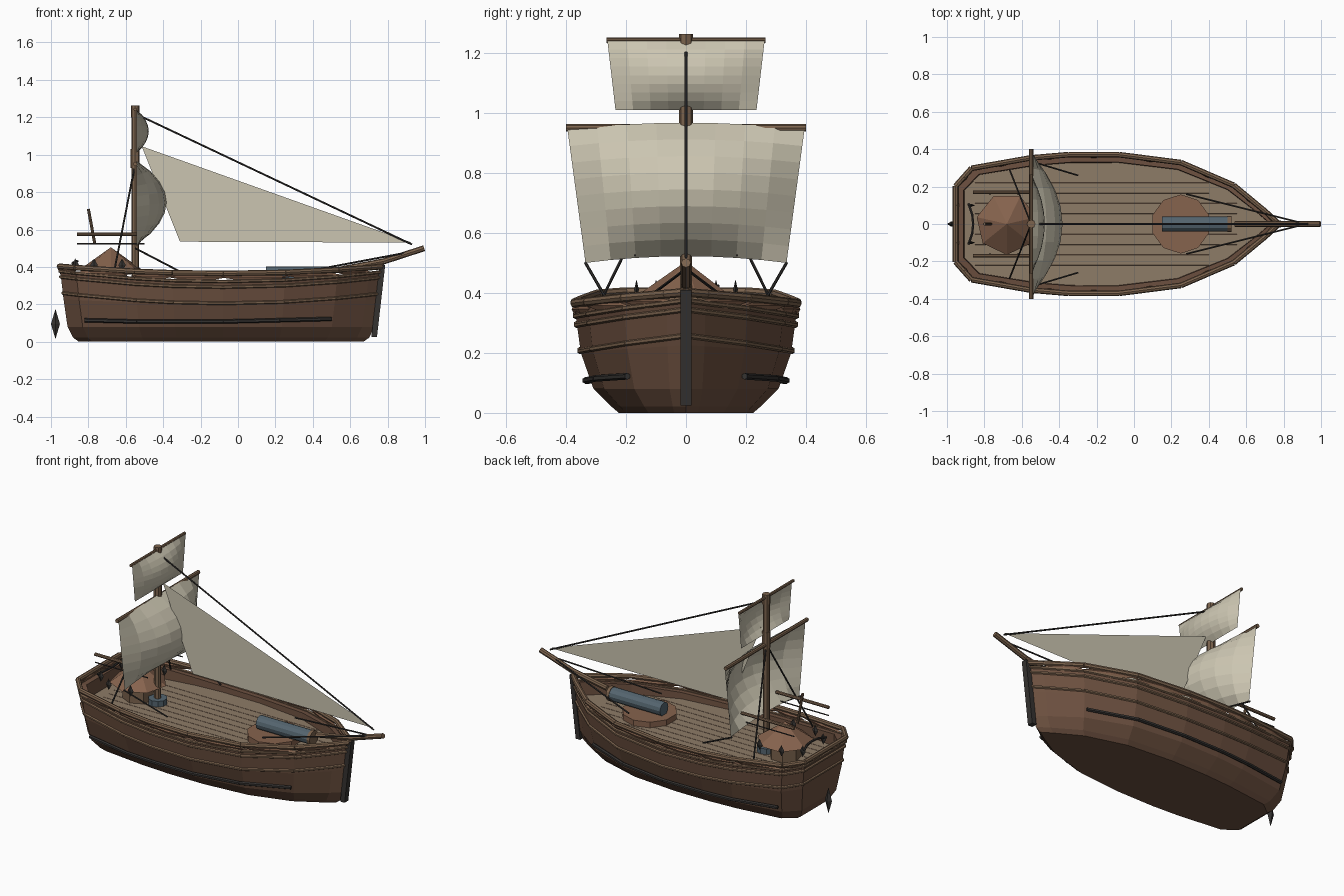
import bpy, bmesh, math
from mathutils import Vector, Matrix

if "Cube" in bpy.data.objects:
    bpy.data.objects.remove(bpy.data.objects["Cube"])

def mat(name, c):
    m = bpy.data.materials.new(name)
    m.diffuse_color = (*c, 1)
    m.use_nodes = True
    m.node_tree.nodes["Principled BSDF"].inputs["Base Color"].default_value = m.diffuse_color
    return m

HULL = mat("hull_brown", (0.15, 0.08, 0.05))
WOOD = mat("light_wood", (0.20, 0.125, 0.075))
DECK = mat("deck_tan", (0.27, 0.20, 0.135))
ROOF = mat("roof_brown", (0.24, 0.125, 0.075))
DARK = mat("dark_iron", (0.035, 0.032, 0.03))
BLUE = mat("gun_steel", (0.09, 0.13, 0.16))
SAIL = mat("sail_cloth", (0.60, 0.56, 0.44))

def finish(bm, name, m):
    bmesh.ops.recalc_face_normals(bm, faces=bm.faces)
    me = bpy.data.meshes.new(name)
    bm.to_mesh(me)
    bm.free()
    me.materials.append(m)
    ob = bpy.data.objects.new(name, me)
    bpy.context.collection.objects.link(ob)
    return ob

def rod(bm, a, b, r, r2=None, sides=8):
    a, b = Vector(a), Vector(b)
    d = b - a
    M = Matrix.Translation((a + b) / 2) @ d.to_track_quat('Z', 'Y').to_matrix().to_4x4()
    bmesh.ops.create_cone(bm, cap_ends=True, segments=sides, radius1=r,
                          radius2=r if r2 is None else r2, depth=d.length, matrix=M)

def tube(name, pts, r, m, closed=False, sides=8):
    bm = bmesh.new()
    for a, b in zip(pts, pts[1:] + (pts[:1] if closed else [])):
        rod(bm, a, b, r, sides=sides)
    return finish(bm, name, m)

def lozenge(bm, c, size, yaw=0):
    M = Matrix.Translation(c) @ Matrix.Rotation(yaw, 4, 'Z') @ Matrix.Diagonal((*size, 1))
    bmesh.ops.create_uvsphere(bm, u_segments=4, v_segments=2, radius=1, matrix=M)

# Plan outline of the hull, mirrored across the keel line
half = [(-.95, .0), (-.95, .20), (-.865, .295), (-.55, .35), (-.35, .367), (-.08, .367),
        (.25, .325), (.53, .205), (.70, .065), (.77, 0)]
outline = half + [(x, -y) for x, y in half[-2:0:-1]]
CX = -.09

def sheer(x):
    return .055 * ((x + .08) / .87) ** 2

def ring(z, sx=1, sy=1, curve=1):
    return [Vector((CX + (x - CX) * sx, y * sy, z + sheer(x) * curve)) for x, y in outline]

# Hull shell with thick bulwark and inner well
bm = bmesh.new()
levels = [ring(0, .885, .61, 0), ring(.022, .92, .68, 0), ring(.08, .955, .84, 0),
          ring(.2, .98, .955, .5), ring(.32, 1, 1), ring(.32, .955, .90), ring(.28, .95, .89, 0)]
loops = [[bm.verts.new(p) for p in l] for l in levels]
n = len(outline)
for lo, hi in zip(loops, loops[1:]):
    for i in range(n):
        bm.faces.new((lo[i], lo[(i + 1) % n], hi[(i + 1) % n], hi[i]))
bm.faces.new(loops[0])
bm.faces.new(loops[-1])
finish(bm, "hull", HULL)

# Deck and plank seams
bm = bmesh.new()
bm.faces.new([bm.verts.new(p) for p in ring(.29, .953, .895, 0)])
finish(bm, "deck", DECK)
bm = bmesh.new()
for j in range(-4, 5):
    rod(bm, (-.85, j * .055, .289), (.40 if abs(j) > 2 else .55, j * .055, .289), .002, sides=4)
finish(bm, "deck_seams", HULL)

# Rails and rubbing strakes
tube("top_rail", ring(.365, 1.005, 1.01, .7), .015, WOOD, True)
tube("upper_strake", ring(.292, .998, .995), .009, WOOD, True, 6)
tube("cap_strake", ring(.322, 1.003, 1.005), .009, WOOD, True, 6)
tube("middle_strake", ring(.205, .985, .965), .009, WOOD, True, 6)
for s, side in ((1, "left"), (-1, "right")):
    tube("lower_strake_" + side, [(-.82, s * .275, .115), (-.54, s * .322, .108), (-.35, s * .336, .108),
         (-.08, s * .336, .108), (.22, s * .30, .115), (.50, s * .195, .122)], .011, DARK, sides=6)

# Slender pointed boards between hull and rail, one per outline segment
bm = bmesh.new()
pts = ring(.343, 1, 1, .85)
for i, a in enumerate(pts):
    b = pts[(i + 1) % n]
    d = b - a
    if d.length > .1:
        lozenge(bm, (a + b) / 2, (d.length * .6, .014, .028), math.atan2(d.y, d.x))
finish(bm, "bulwark_boards", ROOF)

# Stem post, and rudder blade at the stern
bm = bmesh.new()
bmesh.ops.create_cube(bm, size=1)
for v in bm.verts:
    top = v.co.z > 0
    v.co = Vector(((.772 if top else .728) + v.co.x * .03, v.co.y * .036, .41 if top else .025))
finish(bm, "stem_post", DARK)
bm = bmesh.new()
lozenge(bm, (-.976, 0, .095), (.024, .015, .08))
finish(bm, "rudder_blade", DARK)

# Mast, collars, base, yards, bowsprit
MX = -.55
tube("mast", [(MX, 0, .28), (MX, 0, 1.26)], .02, WOOD)
tube("mast_cap", [(MX, 0, 1.20), (MX, 0, 1.262)], .023, WOOD)
tube("mast_collar", [(MX, 0, .93), (MX, 0, 1.03)], .024, WOOD)
tube("mast_base", [(MX, 0, .285), (MX, 0, .325)], .055, BLUE, sides=10)
tube("main_yard", [(MX, -.40, .95), (MX, .40, .95)], .012, WOOD)
tube("top_yard", [(MX, -.265, 1.242), (MX, .265, 1.242)], .009, WOOD)
tube("bowsprit", [(.54, 0, .385), (.78, 0, .43), (.995, 0, .50)], .016, WOOD)

# Billowing square sails
def square_sail(name, zt, zb, wt, wb, depth, arch, N=8):
    bm = bmesh.new()
    g = []
    for j in range(N + 1):
        v = j / N
        row = []
        for i in range(N + 1):
            u = 2 * i / N - 1
            bulge = (1 - u * u) * math.sin(math.pi * v) ** .8 if 0 < v < 1 else 0
            row.append(bm.verts.new((MX + .008 + depth * bulge, u * (wt + (wb - wt) * v),
                                     zt + (zb - zt) * v + arch * (1 - u * u))))
        g.append(row)
    for j in range(N):
        for i in range(N):
            bm.faces.new((g[j][i], g[j][i + 1], g[j + 1][i + 1], g[j + 1][i]))
    finish(bm, name, SAIL)

square_sail("main_sail", .945, .50, .395, .335, .16, .022)
square_sail("top_sail", 1.24, 1.01, .262, .235, .065, 0)

# Triangular jib
bm = bmesh.new()
bm.faces.new([bm.verts.new(p) for p in ((-.515, 0, 1.045), (-.31, 0, .535), (.93, 0, .53))])
finish(bm, "jib_sail", SAIL)

# Rigging
tube("forestay", [(MX, 0, 1.22), (.93, 0, .52)], .005, DARK, sides=6)
for s, side in ((1, "left"), (-1, "right")):
    tube("shroud_" + side, [(MX, 0, .95), (-.665, s * .29, .36)], .005, DARK, sides=6)
    tube("sheet_" + side, [(MX, s * .335, .50), (-.30, s * .26, .37)], .005, DARK, sides=6)
    tube("bow_stay_" + side, [(.92, 0, .48), (.28, s * .16, .36)], .005, DARK, sides=6)
    tube("stern_beam_" + side, [(-.86, s * .17, .575), (-.50, s * .17, .575)], .010, WOOD)
    tube("stern_line_" + side, [(-.86, s * .17, .525), (-.50, s * .17, .525)], .004, DARK, sides=6)

# Stern shelter roof, skirt spikes and steering pole
bm = bmesh.new()
rod(bm, (-.68, 0, .39), (-.68, 0, .505), .165, 0, 7)
finish(bm, "shelter_roof", ROOF)
tube("shelter_post", [(-.68, 0, .28), (-.68, 0, .41)], .09, WOOD, sides=7)
tube("steering_pole", [(-.765, 0, .52), (-.80, 0, .71)], .008, WOOD)
tube("steering_bow", [(-.885, -.11, .42), (-.865, -.05, .43), (-.86, 0, .43), (-.865, .05, .43),
                      (-.885, .11, .42)], .007, DARK, sides=6)
bm = bmesh.new()
for x, y in ((-.87, .1), (-.77, .165), (-.62, .165)):
    for s in (1, -1):
        lozenge(bm, (x, s * y, .41), (.02, .008, .035))
finish(bm, "iron_spikes", DARK)

# Gun on its turntable
tube("gun_turntable", [(.25, 0, .28), (.25, 0, .325)], .158, ROOF, sides=10)
tube("gun_barrel", [(.15, 0, .36), (.50, 0, .36)], .041, BLUE, sides=12)
tube("gun_muzzle_band", [(.50, 0, .36), (.52, 0, .36)], .044, WOOD, sides=12)
